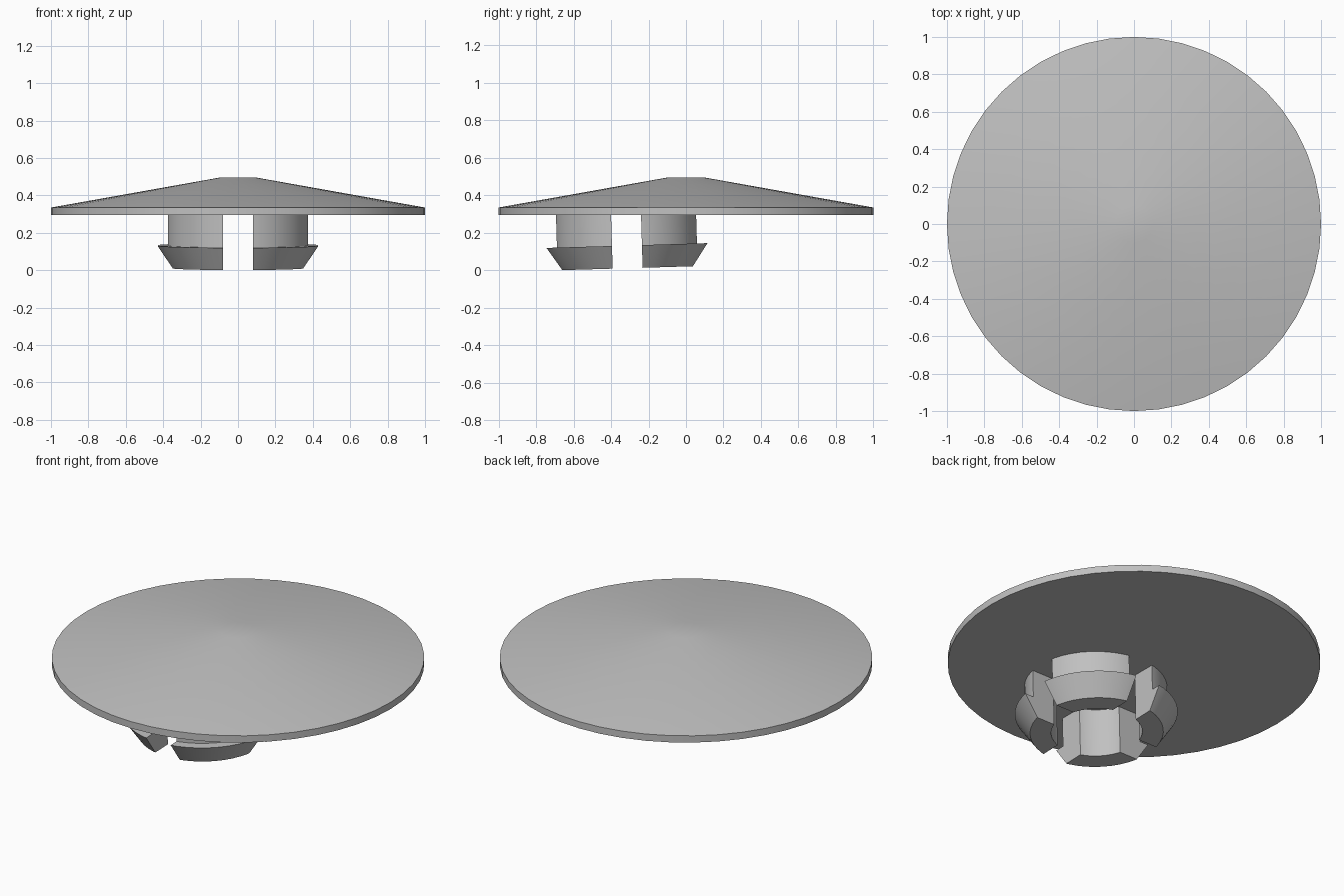
import bpy, bmesh, math
from mathutils import Matrix, Vector

cube = bpy.data.objects.get("Cube")
if cube:
    bpy.data.objects.remove(cube, do_unlink=True)

grey = bpy.data.materials.new("light grey plastic")
grey.use_nodes = True
COLOR = (0.53, 0.53, 0.53, 1)
grey.diffuse_color = COLOR
grey.node_tree.nodes["Principled BSDF"].inputs["Base Color"].default_value = COLOR


def spin_profile(bm, points, steps, angle, closed):
    """Revolve a radius/height profile round the z axis."""
    verts = [bm.verts.new((r, 0, z)) for r, z in points]
    edges = [bm.edges.new(pair) for pair in zip(verts, verts[1:])]
    if closed:
        edges.append(bm.edges.new((verts[-1], verts[0])))
    bmesh.ops.spin(bm, geom=verts + edges, cent=(0, 0, 0), axis=(0, 0, 1),
                   angle=angle, steps=steps)
    bmesh.ops.remove_doubles(bm, verts=bm.verts, dist=1e-5)


def make_object(name, bm, smooth_angle):
    bmesh.ops.recalc_face_normals(bm, faces=bm.faces)
    mesh = bpy.data.meshes.new(name)
    bm.to_mesh(mesh)
    bm.free()
    mesh.materials.append(grey)
    obj = bpy.data.objects.new(name, mesh)
    bpy.context.collection.objects.link(obj)
    bpy.ops.object.select_all(action="DESELECT")
    obj.select_set(True)
    bpy.context.view_layer.objects.active = obj
    bpy.ops.object.shade_smooth_by_angle(angle=math.radians(smooth_angle))
    return obj


# Shallow conical cap with a small flat tip and a thin rim
bm = bmesh.new()
spin_profile(bm, [(0, 0.295), (1, 0.295), (1, 0.335), (0.1, 0.495), (0, 0.495)],
             48, math.tau, False)
make_object("cap", bm, 30)

# Snap prongs: quarter ring trimmed by the cross slot, repeated four times
SLOT = 0.08
PRONG = [(0.245, 0.015), (0.383, 0.015), (0.383, -0.168),
         (0.438, -0.168), (0.358, -0.289), (0.245, -0.289)]
tilt = Matrix.Translation((0, -0.32, 0.30)) @ Matrix.Rotation(math.radians(1.7), 4, "X")
names = ["back_left_prong", "back_right_prong", "front_right_prong", "front_left_prong"]
for i, name in enumerate(names):
    bm = bmesh.new()
    spin_profile(bm, PRONG, 12, math.pi / 2, True)
    for normal in (Vector((1, 0, 0)), Vector((0, 1, 0))):
        bmesh.ops.bisect_plane(bm, geom=bm.verts[:] + bm.edges[:] + bm.faces[:],
                               plane_co=normal * SLOT, plane_no=normal, clear_inner=True)
        rim = [e for e in bm.edges if e.is_boundary
               and all(abs(v.co.dot(normal) - SLOT) < 1e-4 for v in e.verts)]
        bmesh.ops.edgeloop_fill(bm, edges=rim)
    bm.transform(tilt @ Matrix.Rotation(i * math.pi / 2, 4, "Z"))
    make_object(name, bm, 30)
